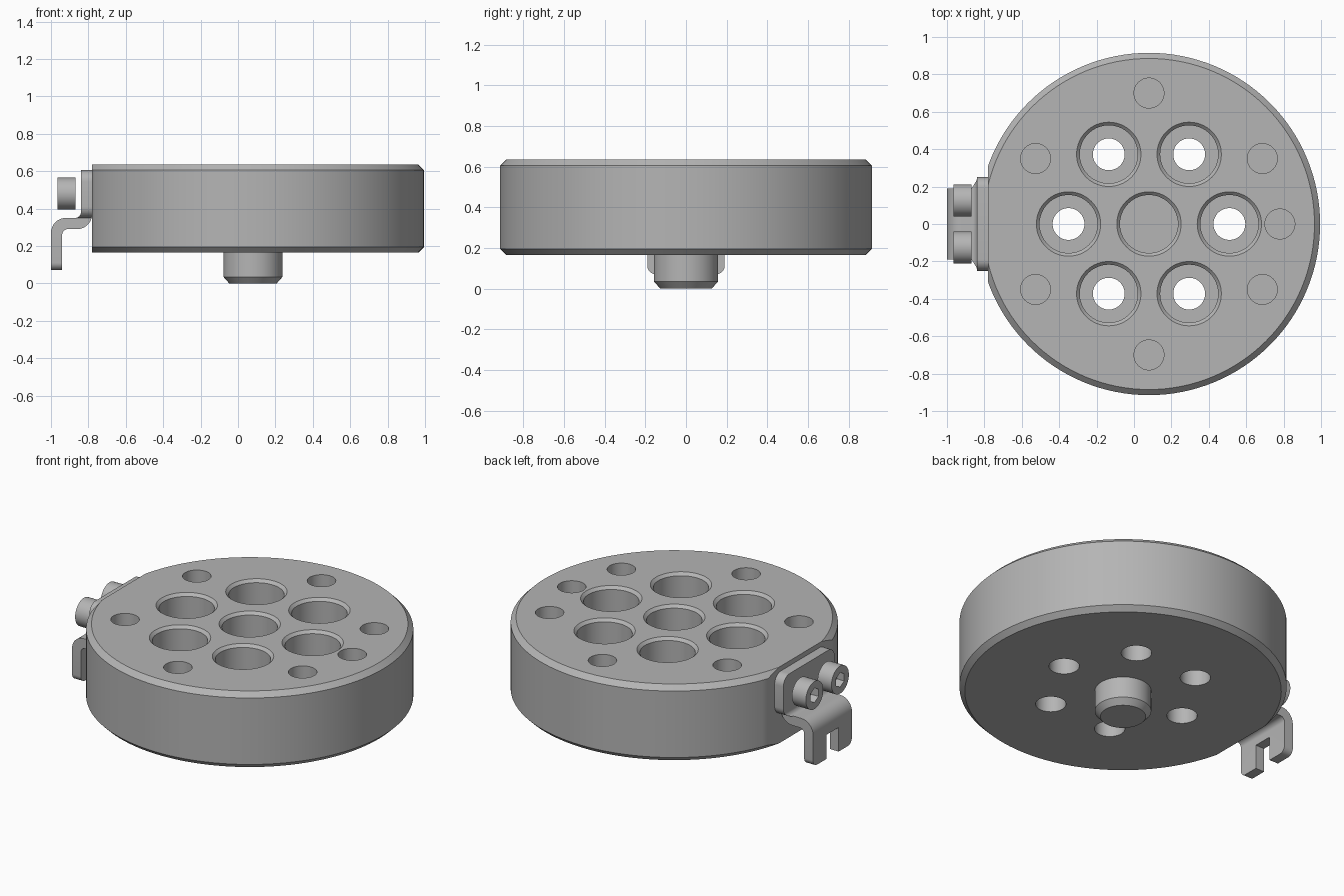
import bpy, bmesh
from math import sin, cos, pi, radians
from mathutils import Vector, Matrix

cube = bpy.data.objects.get("Cube")
if cube:
    bpy.data.objects.remove(cube, do_unlink=True)

steel = bpy.data.materials.new("plain grey steel")
steel.use_nodes = True
GREY = (0.46, 0.46, 0.46, 1)
steel.diffuse_color = GREY
steel.node_tree.nodes["Principled BSDF"].inputs["Base Color"].default_value = GREY

CX, TOP, BASE = 0.08, 0.635, 0.165


def make(name, bm):
    bmesh.ops.recalc_face_normals(bm, faces=bm.faces[:])
    mesh = bpy.data.meshes.new(name)
    bm.to_mesh(mesh)
    bm.free()
    mesh.materials.append(steel)
    ob = bpy.data.objects.new(name, mesh)
    bpy.context.collection.objects.link(ob)
    return ob


def lathe(bm, profile, at, segments=64, axis=None):
    """Spin (radius, height) points, both ends capped, about z or a rotated axis."""
    place = Matrix.Translation(at) @ (axis or Matrix())
    rings = []
    for r, h in profile:
        rings.append([bm.verts.new(place @ Vector((r * cos(2 * pi * i / segments),
                                                   r * sin(2 * pi * i / segments), h)))
                      for i in range(segments)])
    for a, b in zip(rings, rings[1:]):
        for i in range(segments):
            j = (i + 1) % segments
            bm.faces.new((a[i], a[j], b[j], b[i]))
    bm.faces.new(rings[0][::-1])
    bm.faces.new(rings[-1])


def fillet(corners, steps=8):
    """Round each (u, v, radius) right-angle corner of an outline."""
    out = []
    for i, (u, v, r) in enumerate(corners):
        p = Vector((u, v))
        if r == 0:
            out.append(p)
            continue
        a = (Vector(corners[i - 1][:2]) - p).normalized() * r
        b = (Vector(corners[(i + 1) % len(corners)][:2]) - p).normalized() * r
        for k in range(steps + 1):
            t = pi / 2 * k / steps
            out.append(p + a + b - b * cos(t) - a * sin(t))
    return out


def extrude(bm, points, to_3d, lo, hi):
    ends = [[bm.verts.new(to_3d(p.x, p.y, w)) for p in points] for w in (lo, hi)]
    bm.faces.new(ends[0])
    bm.faces.new(ends[1][::-1])
    for i in range(len(points)):
        j = (i + 1) % len(points)
        bm.faces.new((ends[0][i], ends[0][j], ends[1][j], ends[1][i]))


def boolean(ob, cutter, operation):
    cutter.hide_render = True
    mod = ob.modifiers.new("cut", 'BOOLEAN')
    mod.object, mod.operation, mod.solver = cutter, operation, 'EXACT'
    bpy.context.view_layer.objects.active = ob
    bpy.ops.object.modifier_apply(modifier=mod.name)
    bpy.data.objects.remove(cutter, do_unlink=True)


def polar(radius, degrees):
    return Vector((CX + radius * cos(radians(degrees)), radius * sin(radians(degrees)), 0))


# Chamfered disc body
bm = bmesh.new()
lathe(bm, [(0.885, BASE), (0.915, BASE + 0.03), (0.915, TOP - 0.03), (0.885, TOP)],
      (CX, 0, 0), 128)
body = make("disc_body", bm)

# Flat side, counterbored holes, blind centre hole and small blind holes
bm = bmesh.new()
bmesh.ops.create_cube(bm, size=1, matrix=Matrix.Translation((-1.28, 0, 0.4))
                      @ Matrix.Diagonal((1, 2, 1, 1)))
bore = [(0.155, TOP - 0.3), (0.155, TOP - 0.017), (0.172, TOP), (0.172, TOP + 0.1)]
lathe(bm, bore, (CX, 0, 0))
for k in range(6):
    lathe(bm, [(0.085, 0.05), (0.085, TOP - 0.3)] + bore, polar(0.43, 60 * k))
for angle in (0, 30, 90, 150, 210, 270, 330):
    lathe(bm, [(0.08, TOP - 0.25), (0.08, TOP + 0.1)], polar(0.70, angle), 48)
boolean(body, make("hole_cutter", bm), 'DIFFERENCE')

# Centre peg under the disc
bm = bmesh.new()
lathe(bm, [(0.127, 0), (0.158, 0.035), (0.158, BASE + 0.01)], (CX, 0, 0))
peg = make("centre_peg", bm)

# Bent sheet bracket: side profile trimmed by its outline seen from the end
bm = bmesh.new()
side = fillet([(-1, 0.07, 0), (-0.94, 0.07, 0), (-0.94, 0.29, 0.03), (-0.78, 0.29, 0.08),
               (-0.78, 0.62, 0), (-0.84, 0.62, 0), (-0.84, 0.35, 0.03), (-1, 0.35, 0.08)])
extrude(bm, side, lambda x, z, y: (x, y, z), -0.3, 0.3)
bracket = make("side_bracket", bm)
half = [(0.06, 0.22, 0), (0.06, 0.05, 0), (0.06, 0.071, 0), (0.19, 0.071, 0.04),
        (0.19, 0.35, 0), (0.25, 0.35, 0.06), (0.25, 0.605, 0.06)]
half = [c for c in half if c[1] != 0.05]
outline = fillet(half + [(-y, z, r) for y, z, r in reversed(half)])
bm = bmesh.new()
extrude(bm, outline, lambda y, z, x: (x, y, z), -1.1, -0.7)
boolean(bracket, make("outline_cutter", bm), 'INTERSECT')

# Two socket screw heads
parts = [body, peg, bracket]
along_x = Matrix.Rotation(pi / 2, 4, 'Y')
for side_name, y in (("left", -0.125), ("right", 0.125)):
    bm = bmesh.new()
    lathe(bm, [(0.085, 0), (0.085, 0.095)], (-0.965, y, 0.48), 48, along_x)
    head = make("screw_head_" + side_name, bm)
    bm = bmesh.new()
    lathe(bm, [(0.045, -0.05), (0.045, 0.05)], (-0.965, y, 0.48), 6, along_x)
    boolean(head, make("socket_cutter", bm), 'DIFFERENCE')
    parts.append(head)

# Smooth curved walls, keep edges sharp
bpy.ops.object.select_all(action='DESELECT')
for ob in parts:
    ob.select_set(True)
bpy.context.view_layer.objects.active = body
bpy.ops.object.shade_smooth_by_angle(angle=radians(25))
